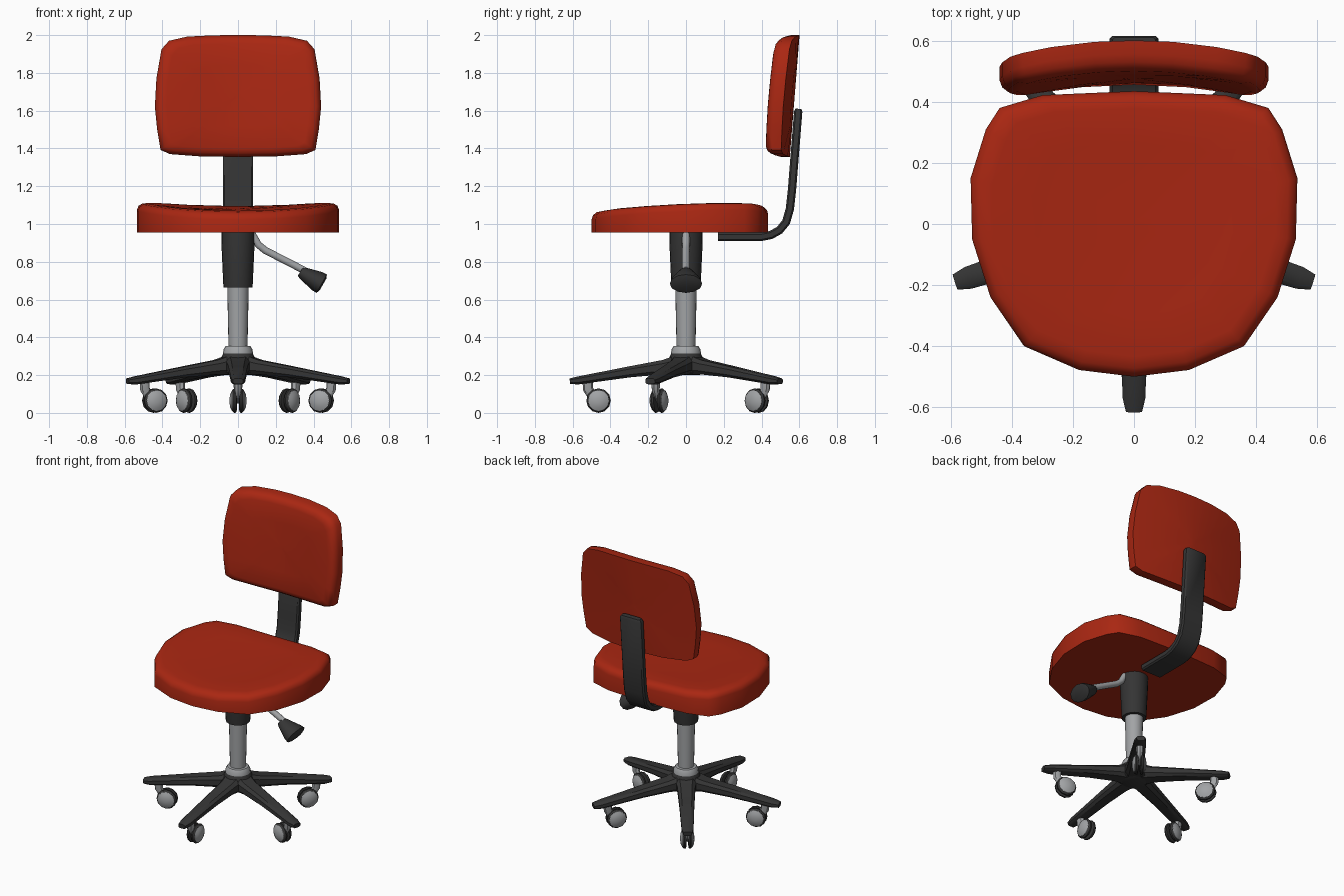
import bpy, bmesh, math
from mathutils import Vector, Matrix

if "Cube" in bpy.data.objects:
    bpy.data.objects.remove(bpy.data.objects["Cube"])


def material(name, rgb):
    m = bpy.data.materials.new(name)
    m.diffuse_color = (*rgb, 1)
    m.use_nodes = True
    m.node_tree.nodes["Principled BSDF"].inputs["Base Color"].default_value = m.diffuse_color
    return m


RED = material("red fabric", (0.40, 0.02, 0.006))
DARK = material("dark plastic", (0.035, 0.035, 0.035))
GREY = material("grey metal", (0.36, 0.37, 0.38))


def loft(name, rings, mat, angle=40, matrix=Matrix()):
    """Skin a list of equal-sized rings and cap both ends."""
    bm = bmesh.new()
    vs = [[bm.verts.new(matrix @ Vector(p)) for p in r] for r in rings]
    n = len(vs[0])
    for a, b in zip(vs, vs[1:]):
        for i in range(n):
            j = (i + 1) % n
            bm.faces.new((a[i], a[j], b[j], b[i]))
    bm.faces.new(vs[0])
    bm.faces.new(vs[-1])
    bmesh.ops.recalc_face_normals(bm, faces=bm.faces)
    me = bpy.data.meshes.new(name)
    bm.to_mesh(me)
    bm.free()
    me.materials.append(mat)
    for p in me.polygons:
        p.use_smooth = True
    me.set_sharp_from_angle(angle=math.radians(angle))
    ob = bpy.data.objects.new(name, me)
    bpy.context.collection.objects.link(ob)
    return ob


def circle(n):
    return [(math.cos(2 * math.pi * i / n), math.sin(2 * math.pi * i / n)) for i in range(n)]


def chamfered(c, d):
    return [(1, d - 1), (1, 1 - d), (1 - c, 1), (c - 1, 1),
            (-1, 1 - d), (-1, d - 1), (c - 1, -1), (1 - c, -1)]


def sweep(name, path, sizes, shape, side, mat, matrix=Matrix(), angle=40):
    """Sweep a unit shape along a path; sizes are (side, normal) half widths."""
    pts = [Vector(p) for p in path]
    side = Vector(side)
    rings = []
    for i, p in enumerate(pts):
        d0 = (p - pts[i - 1]).normalized() if i else Vector()
        d1 = (pts[i + 1] - p).normalized() if i < len(pts) - 1 else Vector()
        nrm = (d0 + d1).normalized().cross(side).normalized()
        a, b = sizes[i]
        rings.append([p + side * (u * a) + nrm * (v * b) for u, v in shape])
    return loft(name, rings, mat, angle, matrix)


def lathe(name, profile, mat, n=20):
    return loft(name, [[(r * u, r * v, z) for u, v in circle(n)] for r, z in profile], mat)


def mirrored(half):
    """Close a right-hand half outline whose ends lie on x = 0."""
    return half + [(-x, y) for x, y in half[-2:0:-1]]


# Seat cushion: flat underside, dished top that rises to the rear
seat_outline = mirrored([(0, -0.5), (0.18, -0.478), (0.36, -0.4), (0.47, -0.24), (0.53, -0.05),
                         (0.535, 0.15), (0.485, 0.31), (0.44, 0.38), (0.3, 0.422), (0, 0.435)])


def seat_top(x, y):
    return 1.07 + 0.03 * (y + 0.43) + 0.11 * x * x


rings = [[(x, y, 0.955) for x, y in seat_outline]]
for s, drop in ((1, 0.045), (0.985, 0.022), (0.945, 0.006), (0.87, 0), (0.6, 0.002), (0.3, 0.004), (0.05, 0.004)):
    rings.append([(x * s, y * s, seat_top(x * s, y * s) - drop) for x, y in seat_outline])
loft("seat", rings, RED, 55)

# Backrest cushion: leaning and curved around the sitter
back_outline = mirrored([(0, 1.355), (0.2, 1.358), (0.36, 1.37), (0.41, 1.392), (0.428, 1.5), (0.44, 1.62),
                         (0.432, 1.77), (0.405, 1.925), (0.365, 1.97), (0.27, 1.992), (0.13, 1.999), (0, 2.0)])
rings = []
for s, t in ((0.05, 0), (0.5, 0), (1, 0), (1, 0.045), (0.98, 0.07), (0.94, 0.088),
             (0.86, 0.097), (0.5, 0.1), (0.05, 0.1)):
    ring = []
    for x, z in back_outline:
        x, z = x * s, 1.68 + (z - 1.68) * s
        ring.append((x, 0.55 + 0.08 * (z - 1.36) - 0.29 * x * x - t, z))
    rings.append(ring)
loft("backrest", rings, RED, 55)

# Bent flat bar joining seat and backrest
bar = [(0.17, 0.932), (0.4, 0.932), (0.45, 0.942), (0.495, 0.967), (0.53, 1.01), (0.55, 1.08),
       (0.561, 1.18), (0.594, 1.595), (0.595, 1.61)]
sweep("back_support", [(0, y, z) for y, z in bar], [(0.08, 0.022)] * 8 + [(0.07, 0.016)],
      chamfered(0.12, 0.4), (1, 0, 0), DARK)

# Central column
lathe("column_sleeve", [(0.076, 0.665), (0.078, 0.68), (0.088, 0.9), (0.088, 0.956)], DARK)
lathe("gas_cylinder", [(0.05, 0.34), (0.057, 0.67)], GREY)
lathe("column_collar", [(0.08, 0.305), (0.077, 0.335), (0.066, 0.353), (0.05, 0.355)], GREY)
lathe("base_hub", [(0.07, 0.2), (0.1, 0.215), (0.1, 0.27), (0.078, 0.316), (0.05, 0.318)], DARK)

# Height lever with flared handle
sweep("lever", [(0.06, 0, 0.97), (0.085, 0, 0.93), (0.108, 0, 0.89), (0.145, 0, 0.86), (0.35, 0, 0.755)],
      [(0.02, 0.02)] * 5, circle(10), (0, 1, 0), GREY)
sweep("lever_handle", [(0.33, 0, 0.748), (0.345, 0, 0.739), (0.42, 0, 0.697), (0.443, 0, 0.684), (0.45, 0, 0.68)],
      [(0.03, 0.026), (0.042, 0.034), (0.08, 0.055), (0.086, 0.056), (0.06, 0.035)],
      circle(12), (0, 1, 0), DARK, angle=50)

# Five-arm base with twin-wheel casters
for k in range(5):
    rot = Matrix.Rotation(math.radians(-90 + 72 * k), 4, 'Z')
    sweep(f"base_arm_{k}", [(0.03, 0, 0.255), (0.12, 0, 0.242), (0.3, 0, 0.217), (0.57, 0, 0.172), (0.615, 0, 0.167)],
          [(0.07, 0.055), (0.056, 0.038), (0.047, 0.029), (0.037, 0.021), (0.026, 0.015)],
          chamfered(0.35, 0.5), (0, 1, 0), DARK, rot)
    sweep(f"caster_stem_{k}", [(0.52, 0, 0.165), (0.518, 0, 0.125), (0.5, 0, 0.095), (0.465, 0, 0.068)],
          [(0.024, 0.028), (0.022, 0.027), (0.014, 0.025), (0.012, 0.025)], circle(8), (0, 1, 0), GREY, rot)
    for s, tag in ((-1, "a"), (1, "b")):
        for part, mat, prof in (
                ("wheel", DARK, [(0.05, 0.006), (0.064, 0.01), (0.065, 0.02), (0.056, 0.03)]),
                ("wheel_cap", GREY, [(0.057, 0.025), (0.055, 0.031), (0.036, 0.041), (0.012, 0.045)])):
            sweep(f"caster_{part}_{k}{tag}", [(0.463, s * y, 0.065) for r, y in prof],
                  [(r, r) for r, y in prof], circle(12), (1, 0, 0), mat, rot)
